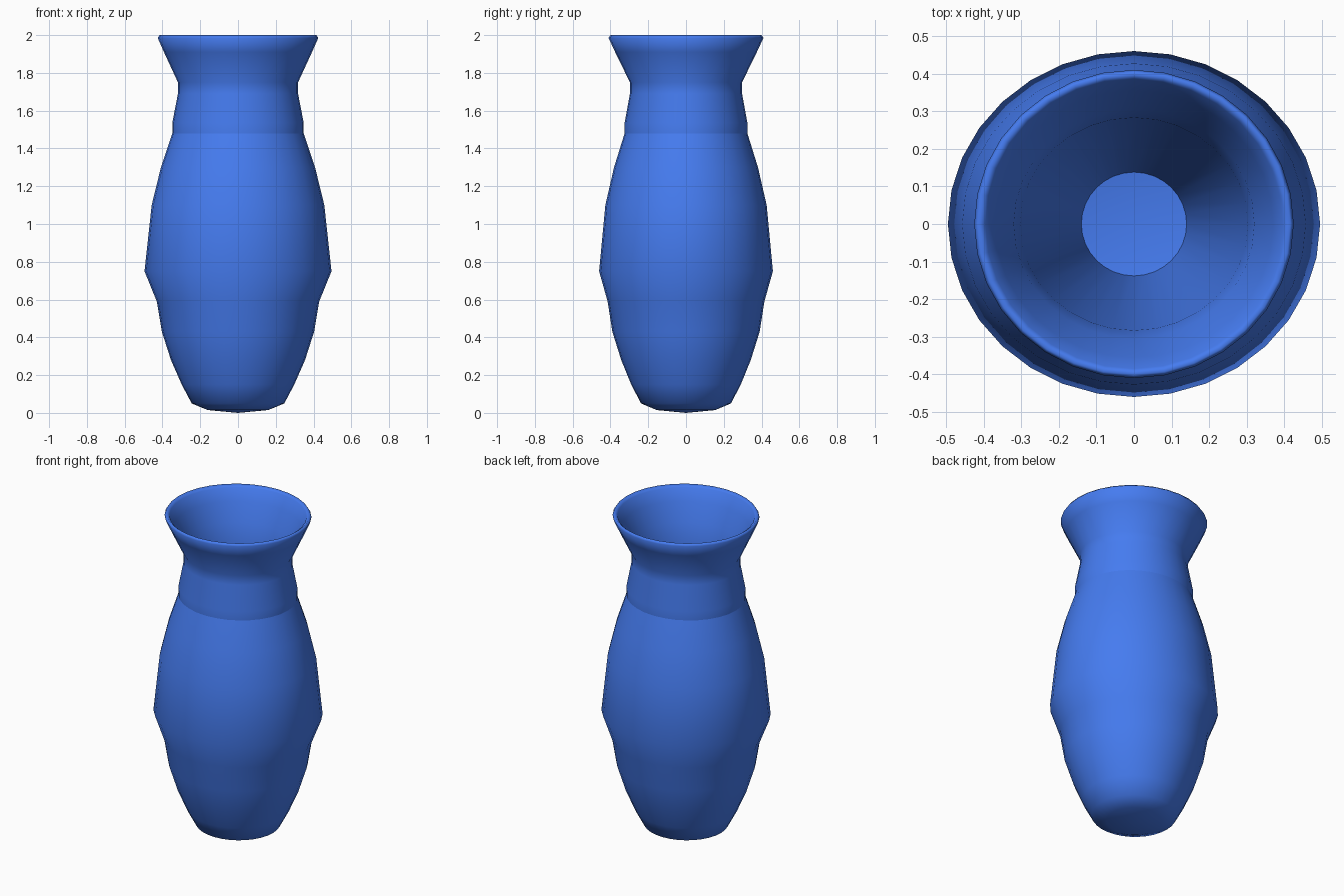
import bpy, bmesh, math

if "Cube" in bpy.data.objects:
    bpy.data.objects.remove(bpy.data.objects["Cube"])

SIDES = 32

# Vase profile: (x radius, y radius, z), from under the base, up the outside, over the rim and down inside
PROFILE = [
    (0.160, 0.155, 0.015), (0.245, 0.238, 0.05), (0.298, 0.290, 0.15),
    (0.355, 0.343, 0.28), (0.403, 0.390, 0.43), (0.430, 0.415, 0.59),
    (0.495, 0.460, 0.75), (0.457, 0.427, 1.10), (0.408, 0.381, 1.30),
    (0.348, 0.325, 1.48), (0.348, 0.325, 1.535), (0.318, 0.297, 1.69),
    (0.318, 0.297, 1.75), (0.392, 0.375, 1.91), (0.425, 0.410, 1.985),
    (0.415, 0.400, 2.00), (0.395, 0.385, 1.985), (0.370, 0.355, 1.91),
    (0.320, 0.305, 1.80), (0.303, 0.283, 1.69), (0.140, 0.138, 0.10),
]
SHARP_RINGS = {9, 20}  # shoulder line and inner floor edge


def ring(bm, rx, ry, z):
    return [bm.verts.new((rx * math.cos(2 * math.pi * i / SIDES),
                          ry * math.sin(2 * math.pi * i / SIDES), z))
            for i in range(SIDES)]


bm = bmesh.new()
rings = [ring(bm, *p) for p in PROFILE]

# Walls
for a, b in zip(rings, rings[1:]):
    for i in range(SIDES):
        j = (i + 1) % SIDES
        bm.faces.new((a[i], a[j], b[j], b[i]))

# Slightly domed underside and inner floor
under = bm.verts.new((0, 0, 0.0))
floor = bm.verts.new((0, 0, 0.08))
for i in range(SIDES):
    j = (i + 1) % SIDES
    bm.faces.new((under, rings[0][j], rings[0][i]))
    bm.faces.new((floor, rings[-1][i], rings[-1][j]))

# Smooth shading with a few crisp rings
for f in bm.faces:
    f.smooth = True
for r in SHARP_RINGS:
    for i in range(SIDES):
        bm.edges.get((rings[r][i], rings[r][(i + 1) % SIDES])).smooth = False

mesh = bpy.data.meshes.new("vase")
bm.to_mesh(mesh)
bm.free()
vase = bpy.data.objects.new("vase", mesh)
bpy.context.collection.objects.link(vase)

# Blue glaze
glaze = bpy.data.materials.new("blue_glaze")
glaze.diffuse_color = (0.06, 0.2, 0.87, 1)
glaze.use_nodes = True
glaze.node_tree.nodes["Principled BSDF"].inputs["Base Color"].default_value = glaze.diffuse_color
mesh.materials.append(glaze)
